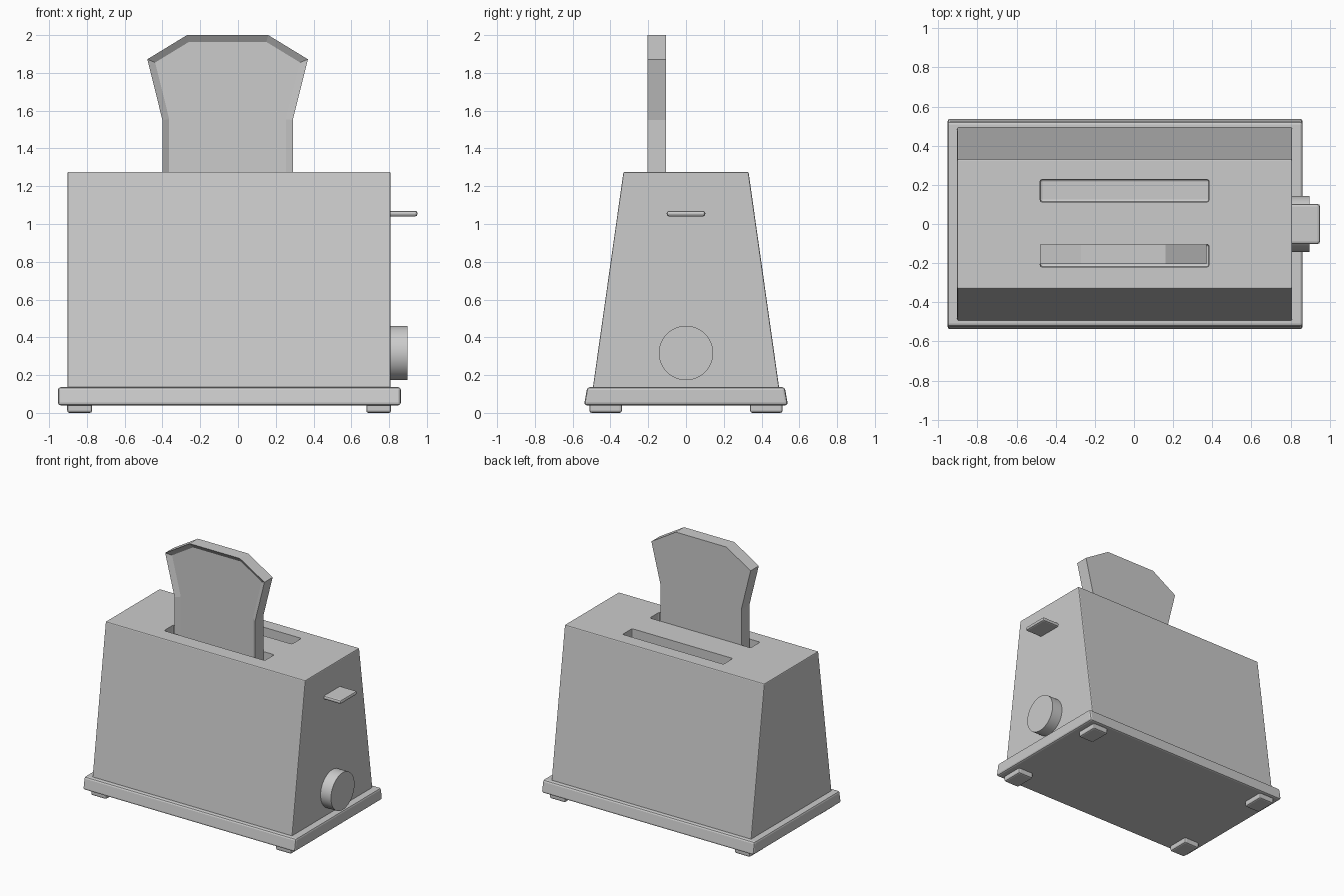
import bpy, bmesh, math
from mathutils import Matrix

if "Cube" in bpy.data.objects:
    bpy.data.objects.remove(bpy.data.objects["Cube"])


def finish(name, bm, bevel=0.0, segments=2):
    bmesh.ops.recalc_face_normals(bm, faces=bm.faces)
    mesh = bpy.data.meshes.new(name)
    bm.to_mesh(mesh)
    bm.free()
    ob = bpy.data.objects.new(name, mesh)
    bpy.context.collection.objects.link(ob)
    if bevel:
        mod = ob.modifiers.new("soft_edges", "BEVEL")
        mod.width = bevel
        mod.segments = segments
        mod.limit_method = "ANGLE"
    return ob


def block(name, x, y, z, top_y=None, bevel=0.0, segments=2):
    """Box from ranges; top_y optionally narrows the upper end in depth."""
    bm = bmesh.new()
    bmesh.ops.create_cube(bm, size=1)
    for v in bm.verts:
        i, j, k = (int(c > 0) for c in v.co)
        v.co = (x[i], (top_y if k and top_y else y)[j], z[k])
    return finish(name, bm, bevel, segments)


# Base plate and tapered housing
block("base", (-0.953, 0.862), (-0.54, 0.54), (0.04, 0.136), (-0.523, 0.523), 0.014)
body = block("body", (-0.903, 0.808), (-0.495, 0.495), (0.12, 1.276),
             (-0.331, 0.331), 0.007)

# Bread slots cut into the top
for side, y in (("front", -0.162), ("back", 0.17)):
    cutter = block(side + "_slot_cutter", (-0.48, 0.384), (y - 0.058, y + 0.058),
                   (0.85, 1.4), bevel=0.012)
    cutter.hide_render = True
    cutter.hide_set(True)
    cut = body.modifiers.new(side + "_slot", "BOOLEAN")
    cut.operation = "DIFFERENCE"
    cut.solver = "EXACT"
    cut.object = cutter

# Four feet
for x in (-0.838, 0.745):
    for y in (-0.425, 0.425):
        block("foot", (x - 0.066, x + 0.066), (y - 0.086, y + 0.086),
              (0.0, 0.06), bevel=0.012)

# Lever
block("lever", (0.78, 0.95), (-0.102, 0.102), (1.04, 1.07), bevel=0.012)

# Dial knob
bm = bmesh.new()
bmesh.ops.create_cone(bm, cap_ends=True, segments=48, radius1=0.144, radius2=0.144,
                      depth=0.12,
                      matrix=Matrix.Translation((0.837, 0, 0.317))
                      @ Matrix.Rotation(math.pi / 2, 4, "Y"))
knob = finish("knob", bm)
bpy.context.view_layer.objects.active = knob
knob.select_set(True)
bpy.ops.object.shade_smooth_by_angle(angle=math.radians(35))

# Toast slice: mirrored outline, extruded, with a sunken front face inside the crust
half = [(0.345, 0.85), (0.345, 1.55), (0.425, 1.872), (0.215, 2.0)]
outline = half + [(-x, z) for x, z in reversed(half)]
bm = bmesh.new()
face = bm.faces.new([bm.verts.new((x - 0.055, -0.205, z)) for x, z in outline])
back = bmesh.ops.extrude_face_region(bm, geom=[face], use_keep_orig=True)["geom"]
for g in back:
    if isinstance(g, bmesh.types.BMVert):
        g.co.y = -0.105
bmesh.ops.recalc_face_normals(bm, faces=bm.faces)
front = [f for f in bm.faces if f.normal.y < -0.9]
bmesh.ops.inset_region(bm, faces=front, thickness=0.036, depth=-0.025,
                       use_even_offset=True, use_boundary=True)
finish("toast", bm)
